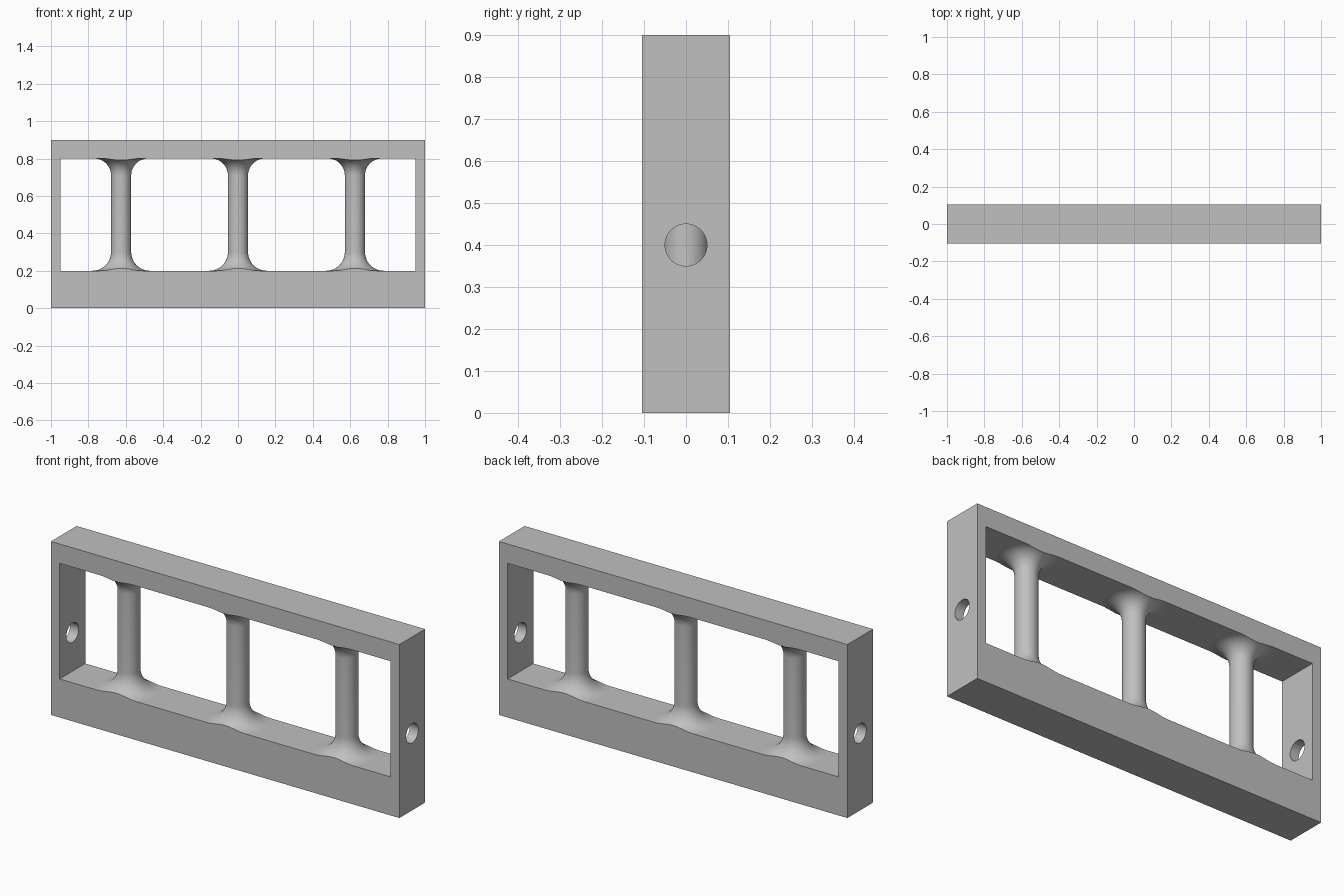
import bpy, bmesh, math
from mathutils import Matrix, Vector

cube = bpy.data.objects.get("Cube")
if cube:
    bpy.data.objects.remove(cube, do_unlink=True)

HALF_DEPTH = 0.105
FLOOR, CEILING = 0.2, 0.8
RADIUS = 0.054
FILLET_LOW, FILLET_HIGH = 0.1, 0.09

grey = bpy.data.materials.new("plain_grey")
grey.use_nodes = True
GREY = (0.53, 0.53, 0.53, 1)
grey.diffuse_color = GREY
for node in grey.node_tree.nodes:
    if node.type == 'BSDF_PRINCIPLED':
        node.inputs["Base Color"].default_value = GREY


def make_object(name, bm):
    bmesh.ops.recalc_face_normals(bm, faces=bm.faces)
    mesh = bpy.data.meshes.new(name)
    bm.to_mesh(mesh)
    bm.free()
    mesh.materials.append(grey)
    obj = bpy.data.objects.new(name, mesh)
    bpy.context.collection.objects.link(obj)
    return obj


def box(name, size, centre):
    bm = bmesh.new()
    bmesh.ops.create_cube(bm, size=1, matrix=Matrix.Translation(centre) @ Matrix.Diagonal((*size, 1)))
    return make_object(name, bm)


def activate(obj):
    bpy.ops.object.select_all(action='DESELECT')
    obj.select_set(True)
    bpy.context.view_layer.objects.active = obj


def cut(obj, cutter):
    cutter.hide_render = True
    mod = obj.modifiers.new("cut", 'BOOLEAN')
    mod.operation = 'DIFFERENCE'
    mod.solver = 'EXACT'
    mod.object = cutter
    activate(obj)
    bpy.ops.object.modifier_apply(modifier=mod.name)
    bpy.data.objects.remove(cutter, do_unlink=True)


def smooth(obj):
    activate(obj)
    bpy.ops.object.shade_smooth_by_angle(angle=math.radians(30))


# Rectangular frame with its window and a round hole through both end walls
frame = box("frame", (2, 2 * HALF_DEPTH, 0.9), (0, 0, 0.45))
cut(frame, box("window_cutter", (1.9, 1, CEILING - FLOOR), (0, 0, (FLOOR + CEILING) / 2)))
bm = bmesh.new()
bmesh.ops.create_cone(bm, cap_ends=True, segments=64, radius1=0.05, radius2=0.05, depth=2.4,
                      matrix=Matrix.Translation((0, 0, 0.4)) @ Matrix.Rotation(math.pi / 2, 4, 'Y'))
cut(frame, make_object("hole_cutter", bm))
smooth(frame)


def fillet(radius, z, direction, steps=14):
    """Quarter-circle flare from the flat rail to the shaft."""
    points = []
    for i in range(steps + 1):
        a = math.pi / 2 * i / steps
        points.append((RADIUS + radius * (1 - math.sin(a)),
                       z + direction * radius * (1 - math.cos(a))))
    return points


def column(name, x):
    profile = fillet(FILLET_LOW, FLOOR, 1) + fillet(FILLET_HIGH, CEILING, -1)[::-1]
    bm = bmesh.new()
    verts = [bm.verts.new((r, 0, z)) for r, z in profile]
    edges = [bm.edges.new(pair) for pair in zip(verts, verts[1:])]
    bmesh.ops.spin(bm, geom=verts + edges, cent=(0, 0, 0), axis=(0, 0, 1),
                   angle=2 * math.pi, steps=64, use_merge=True)
    bmesh.ops.remove_doubles(bm, verts=bm.verts, dist=1e-5)
    # Trim the flares flush with the frame's front and back
    for side in (-1, 1):
        bmesh.ops.bisect_plane(bm, geom=bm.verts[:] + bm.edges[:] + bm.faces[:],
                               plane_co=(0, side * HALF_DEPTH, 0),
                               plane_no=(0, side, 0), clear_outer=True)
        rim = [v for v in bm.verts if abs(v.co.y - side * HALF_DEPTH) < 1e-5]
        for low in (True, False):
            arc = sorted((v for v in rim if (v.co.z < 0.5) == low), key=lambda v: v.co.x)
            if len(arc) > 2:
                bm.faces.new(arc)
    bmesh.ops.translate(bm, verts=bm.verts, vec=Vector((x, 0, 0)))
    smooth(make_object(name, bm))


# Three flared columns between the rails
for name, x in (("right_column", -0.625), ("middle_column", 0), ("left_column", 0.625)):
    column(name, x)
